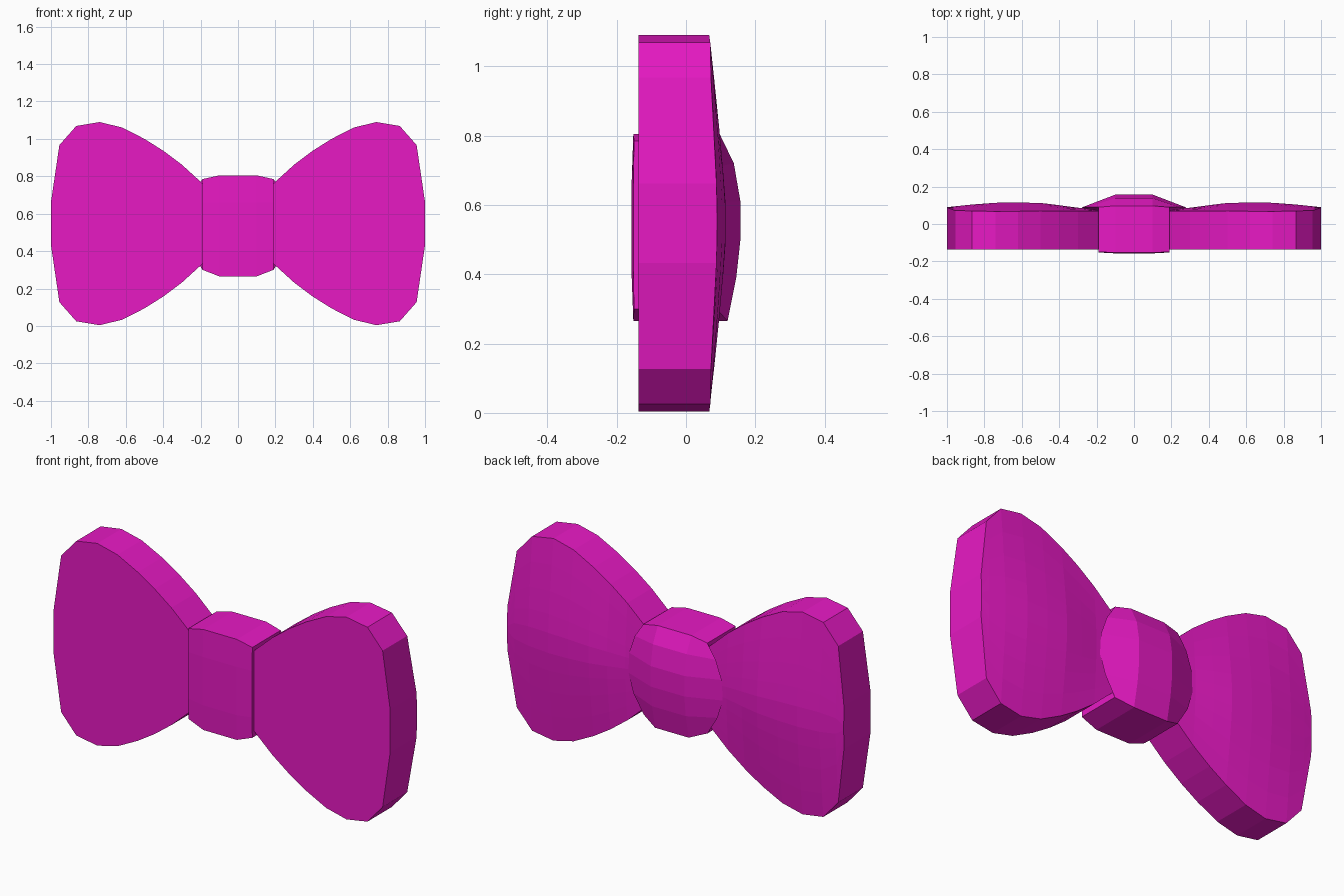
import bpy, bmesh

if "Cube" in bpy.data.objects:
    bpy.data.objects.remove(bpy.data.objects["Cube"])

MID = 0.547  # height of the horizontal symmetry line

mat = bpy.data.materials.new("magenta")
mat.diffuse_color = (0.8, 0.01, 0.55, 1)
mat.use_nodes = True
mat.node_tree.nodes["Principled BSDF"].inputs["Base Color"].default_value = mat.diffuse_color


def finish(name, bm):
    bmesh.ops.recalc_face_normals(bm, faces=bm.faces)
    me = bpy.data.meshes.new(name)
    bm.to_mesh(me)
    bm.free()
    me.materials.append(mat)
    ob = bpy.data.objects.new(name, me)
    bpy.context.collection.objects.link(ob)
    return ob


def bridge(bm, a, b, closed=False):
    n = len(a)
    for i in range(n if closed else n - 1):
        j = (i + 1) % n
        bm.faces.new((a[i], a[j], b[j], b[i]))


# Wing columns: x, half height, back depth at the edge, back depth at mid height
WING = [(0.12, 0.16, 0.07, 0.075), (0.19, 0.215, 0.07, 0.08), (0.30, 0.315, 0.07, 0.088),
        (0.40, 0.39, 0.07, 0.102), (0.50, 0.453, 0.07, 0.115), (0.62, 0.514, 0.068, 0.117),
        (0.74, 0.543, 0.067, 0.116), (0.865, 0.522, 0.07, 0.106),
        (0.955, 0.42, 0.072, 0.096), (1.0, 0.115, 0.088, 0.09)]
ROWS = [-1, -0.75, -0.5, -0.28, -0.1, 0.1, 0.28, 0.5, 0.75, 1]


def wing(name, side):
    bm = bmesh.new()
    cols = [[bm.verts.new((side * x, ye + (ym - ye) * (1 - abs(t) ** 1.3), MID + t * h))
             for t in ROWS] for x, h, ye, ym in WING]
    for a, b in zip(cols, cols[1:]):
        bridge(bm, a, b)
    # rim follows the outline of the domed back, front is one flat face
    rim = [c[0] for c in cols] + cols[-1][1:-1] + [c[-1] for c in reversed(cols)] + cols[0][-2:0:-1]
    front = [bm.verts.new((v.co.x, -0.137, v.co.z)) for v in rim]
    bridge(bm, rim, front, closed=True)
    bm.faces.new(front)
    return finish(name, bm)


wing("right_wing", 1)
wing("left_wing", -1)

# Knot loop: ridge y, ridge z, then side x, y, z
KNOT = [(-0.152, 0.265, 0.19, -0.15, 0.30), (-0.157, 0.40, 0.19, -0.152, 0.41),
        (-0.157, 0.66, 0.19, -0.152, 0.66), (-0.152, 0.805, 0.19, -0.15, 0.785),
        (0.097, 0.805, 0.19, 0.09, 0.785), (0.138, 0.72, 0.24, 0.091, 0.71),
        (0.157, 0.61, 0.275, 0.09, 0.61), (0.157, 0.50, 0.28, 0.088, 0.50),
        (0.145, 0.39, 0.25, 0.09, 0.40), (0.12, 0.265, 0.19, 0.088, 0.30)]

bm = bmesh.new()
loops = []
for side, ridge in ((-1, False), (-1, True), (1, True), (1, False)):
    loops.append([bm.verts.new((side * 0.1, yr, zr) if ridge else (side * xs, ys, zs))
                  for yr, zr, xs, ys, zs in KNOT])
for a, b in zip(loops, loops[1:]):
    bridge(bm, a, b, closed=True)
# caps fan to a centre buried inside the wing
for loop, side in ((loops[0], -1), (loops[-1], 1)):
    c = bm.verts.new((side * 0.19, 0, MID))
    for i in range(len(loop)):
        bm.faces.new((loop[i], loop[(i + 1) % len(loop)], c))
finish("centre_knot", bm)
